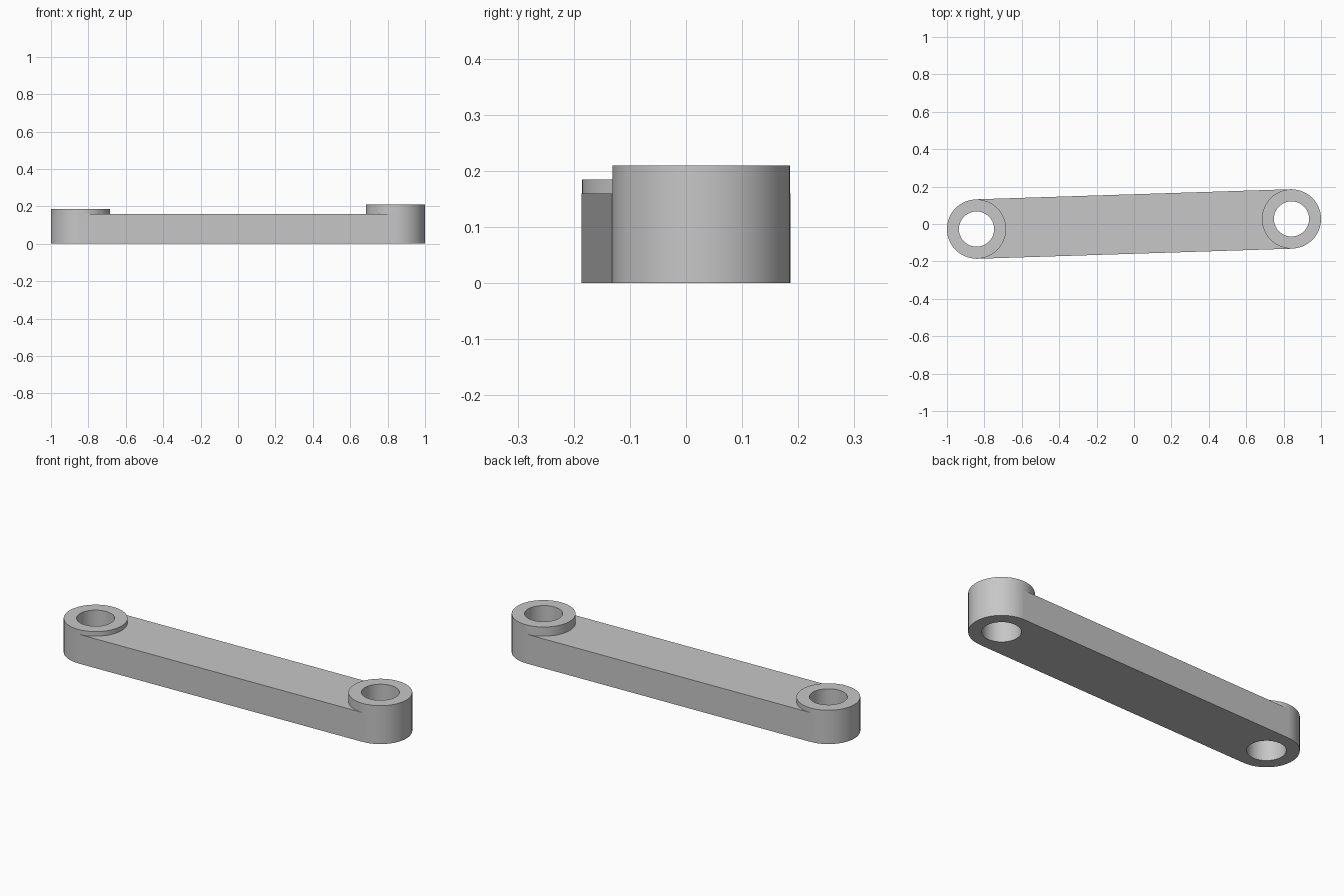
import bpy
import bmesh
import math

cube = bpy.data.objects.get("Cube")
if cube:
    bpy.data.objects.remove(cube, do_unlink=True)

# Dimensions
END_X, END_Y = 0.842, 0.027
BOSS_R, HOLE_R = 0.158, 0.094
ARM_HALF, ARM_H = 0.159, 0.16
LEFT_H, RIGHT_H = 0.21, 0.185
SEGMENTS = 96

GREY = (0.57, 0.57, 0.57, 1)
metal = bpy.data.materials.new("plain grey metal")
metal.use_nodes = True
metal.diffuse_color = GREY
metal.node_tree.nodes["Principled BSDF"].inputs["Base Color"].default_value = GREY


def prism(name, outline, bottom, top):
    """Extrude a flat outline upward into a closed solid."""
    bm = bmesh.new()
    base = bm.faces.new([bm.verts.new((x, y, bottom)) for x, y in outline])
    extruded = bmesh.ops.extrude_face_region(bm, geom=[base], use_keep_orig=True)
    moved = [g for g in extruded["geom"] if isinstance(g, bmesh.types.BMVert)]
    bmesh.ops.translate(bm, verts=moved, vec=(0, 0, top - bottom))
    bmesh.ops.recalc_face_normals(bm, faces=bm.faces)
    mesh = bpy.data.meshes.new(name)
    bm.to_mesh(mesh)
    bm.free()
    mesh.materials.append(metal)
    obj = bpy.data.objects.new(name, mesh)
    bpy.context.collection.objects.link(obj)
    return obj


def circle(side, radius):
    """Circle outline around one end of the link."""
    steps = [2 * math.pi * i / SEGMENTS for i in range(SEGMENTS)]
    return [(side * END_X + radius * math.cos(a),
             side * END_Y + radius * math.sin(a)) for a in steps]


def combine(target, tool, operation):
    """Apply a boolean and discard the tool."""
    tool.hide_render = True
    mod = target.modifiers.new(operation.lower(), "BOOLEAN")
    mod.operation = operation
    mod.solver = "EXACT"
    mod.object = tool
    bpy.ops.object.modifier_apply(modifier=mod.name)
    bpy.data.objects.remove(tool, do_unlink=True)


# Flat slanted arm between the two ends
link = prism("connecting_link",
             [(-END_X, -END_Y - ARM_HALF), (END_X, END_Y - ARM_HALF),
              (END_X, END_Y + ARM_HALF), (-END_X, -END_Y + ARM_HALF)], 0, ARM_H)
bpy.ops.object.select_all(action="DESELECT")
bpy.context.view_layer.objects.active = link
link.select_set(True)

# Round raised bosses, then bores through both ends
ends = ((1, LEFT_H, "left"), (-1, RIGHT_H, "right"))
for side, height, label in ends:
    combine(link, prism(label + "_boss", circle(side, BOSS_R), 0, height), "UNION")
for side, height, label in ends:
    combine(link, prism(label + "_bore", circle(side, HOLE_R), -0.1, height + 0.1), "DIFFERENCE")

bpy.ops.object.shade_smooth_by_angle(angle=math.radians(30))
